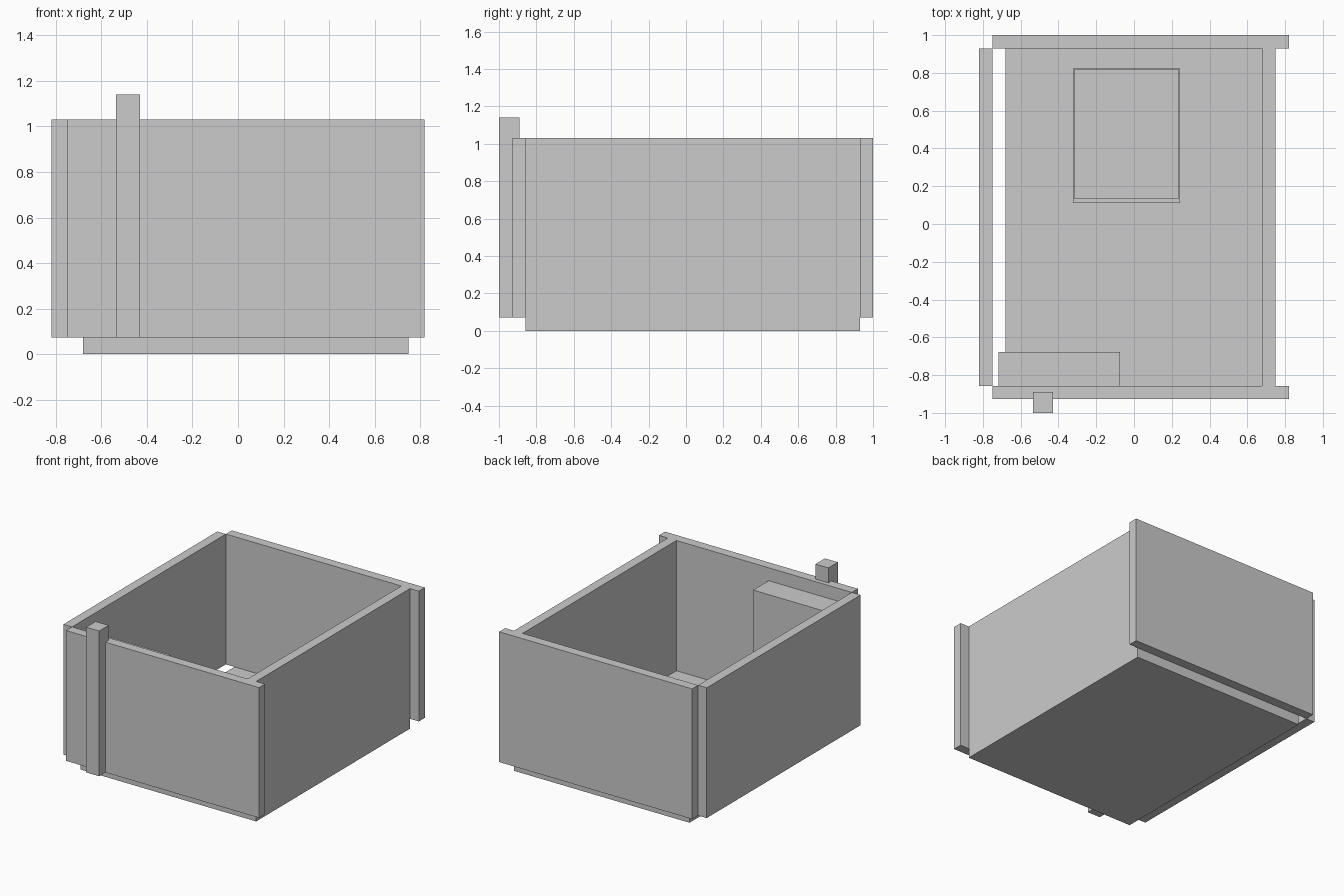
import bpy
import bmesh
from mathutils import Vector

if "Cube" in bpy.data.objects:
    bpy.data.objects.remove(bpy.data.objects["Cube"])

grey = bpy.data.materials.new("light grey")
grey.diffuse_color = (0.6, 0.6, 0.6, 1)
grey.use_nodes = True
grey.node_tree.nodes["Principled BSDF"].inputs["Base Color"].default_value = grey.diffuse_color


def box(name, x, y, z):
    """Axis-aligned block from (min, max) ranges."""
    lo, hi = Vector((x[0], y[0], z[0])), Vector((x[1], y[1], z[1]))
    bm = bmesh.new()
    bmesh.ops.create_cube(bm, size=1)
    bmesh.ops.scale(bm, vec=hi - lo, verts=bm.verts)
    bmesh.ops.translate(bm, vec=(lo + hi) / 2, verts=bm.verts)
    mesh = bpy.data.meshes.new(name)
    bm.to_mesh(mesh)
    bm.free()
    mesh.materials.append(grey)
    obj = bpy.data.objects.new(name, mesh)
    bpy.context.collection.objects.link(obj)
    return obj


FLOOR, TOP = 0.072, 1.03
FRONT, BACK = -0.857, 0.93
T = 0.07                       # board thickness
WALL = (FLOOR, TOP)

# Floor slab, leaving a slot beside the left wall
box("floor", (-0.68, 0.748), (FRONT, BACK), (0, FLOOR))

# Four walls, offset around the floor
box("left_wall", (-0.82, -0.75), (FRONT, BACK), WALL)
box("right_wall", (0.678, 0.748), (FRONT, BACK), WALL)
box("front_wall", (-0.75, 0.82), (FRONT - T, FRONT), WALL)
box("back_wall", (-0.75, 0.82), (BACK, BACK + T), WALL)

# Post on the outside of the front wall
box("front_post", (-0.535, -0.43), (-1.0, -0.89), (FLOOR, 1.14))

# Tall cabinet against the inside of the front wall
box("inner_cabinet", (-0.717, -0.073), (FRONT, -0.677), (FLOOR, 0.935))

# Low two-layer platform on the floor
box("platform_base", (-0.322, 0.243), (0.112, 0.823), (FLOOR, 0.10))
box("platform_top", (-0.317, 0.238), (0.135, 0.818), (0.10, 0.125))
